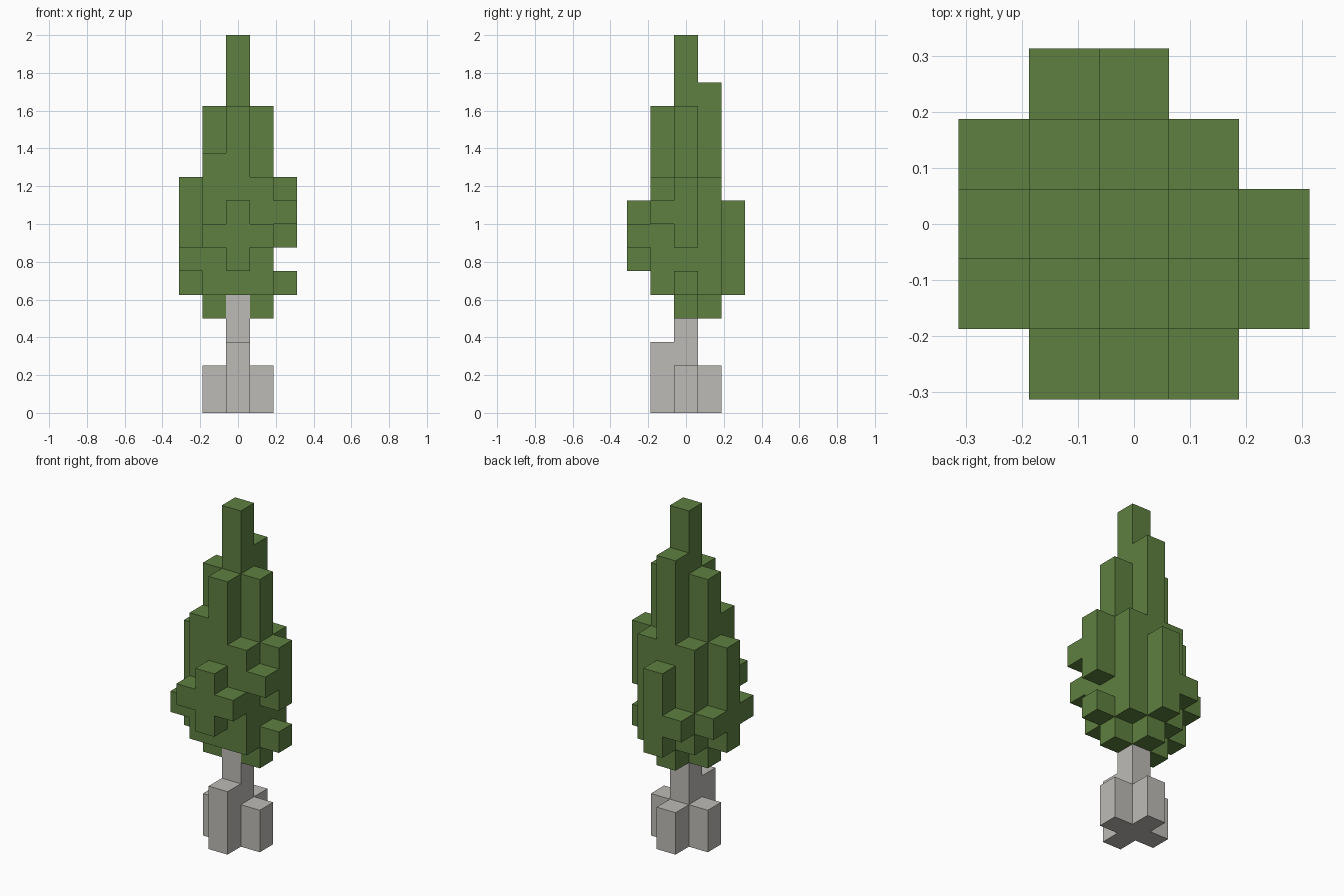
import bpy, bmesh
from mathutils import Vector

cube = bpy.data.objects.get("Cube")
if cube:
    bpy.data.objects.remove(cube, do_unlink=True)

UNIT = 0.125  # block size


def material(name, rgb):
    mat = bpy.data.materials.new(name)
    mat.use_nodes = True
    mat.diffuse_color = (*rgb, 1)
    mat.node_tree.nodes["Principled BSDF"].inputs["Base Color"].default_value = (*rgb, 1)
    return mat


def block_part(name, columns, mat):
    """Fill columns (x, y, bottom, top) with blocks and keep only the outer skin."""
    cells = {(x, y, z) for x, y, low, high in columns for z in range(low, high)}
    bm = bmesh.new()
    for cell in sorted(cells):
        centre = Vector(cell) + Vector((0, 0, 0.5))
        for axis in range(3):
            for sign in (-1, 1):
                step = Vector((0, 0, 0))
                step[axis] = sign
                if tuple(int(c) for c in Vector(cell) + step) in cells:
                    continue
                u, v = Vector((0, 0, 0)), Vector((0, 0, 0))
                u[(axis + 1) % 3] = 0.5
                v[(axis + 2) % 3] = 0.5 * sign
                middle = centre + step / 2
                corners = (-u - v, u - v, u + v, v - u)
                bm.faces.new([bm.verts.new((middle + c) * UNIT) for c in corners])
    # Weld the blocks and merge coplanar faces
    bmesh.ops.remove_doubles(bm, verts=bm.verts, dist=0.001)
    bmesh.ops.dissolve_limit(bm, angle_limit=0.01, verts=bm.verts, edges=bm.edges)
    mesh = bpy.data.meshes.new(name)
    bm.to_mesh(mesh)
    bm.free()
    mesh.materials.append(mat)
    obj = bpy.data.objects.new(name, mesh)
    bpy.context.collection.objects.link(obj)
    return obj


# Trunk with four root blocks
block_part("trunk", [
    (0, 0, 0, 5), (0, -1, 0, 3), (0, 1, 0, 2), (-1, 0, 0, 2), (1, 0, 0, 2),
], material("pale_grey_bark", (0.509, 0.497, 0.474)))

# Foliage: core, inner ring, then outer tufts
core = [(0, 0, 5, 16)]
inner_ring = [
    (-1, 0, 4, 13), (1, 0, 4, 13), (0, 1, 4, 14), (0, -1, 5, 13),
    (-1, -1, 5, 11), (1, -1, 5, 10), (-1, 1, 5, 10), (1, 1, 5, 10),
]
tufts = [
    (0, -2, 6, 9), (-1, -2, 7, 8), (1, -2, 7, 8),   # front
    (2, 0, 5, 6), (2, 0, 7, 10), (2, -1, 8, 9),     # left
    (-2, 0, 5, 10), (-2, -1, 6, 7), (-2, 1, 6, 7),  # right
    (0, 2, 5, 9), (-1, 2, 6, 7),                    # back
]
block_part("foliage", core + inner_ring + tufts,
           material("leaf_green", (0.112, 0.216, 0.051)))
